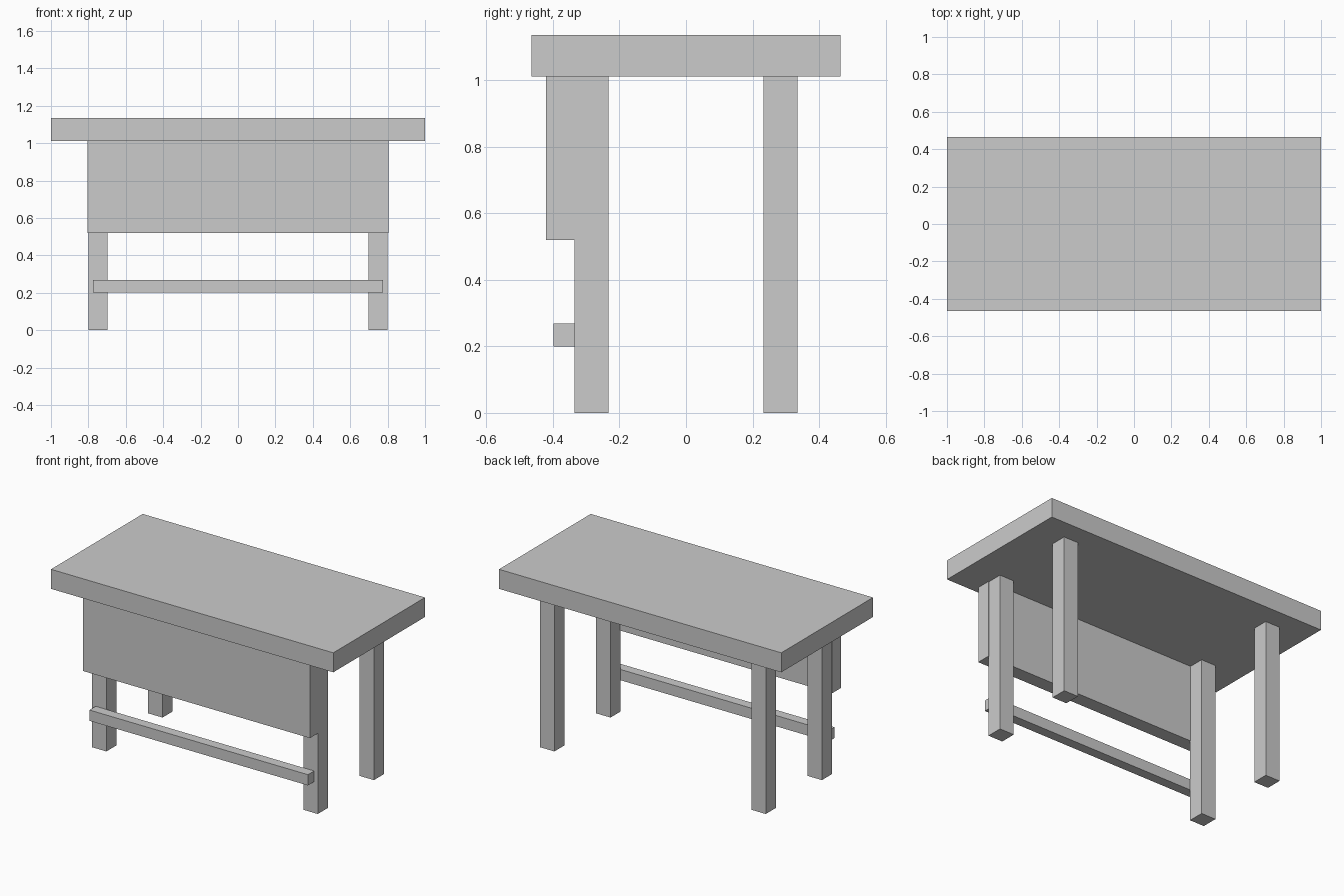
import bpy

if "Cube" in bpy.data.objects:
    bpy.data.objects.remove(bpy.data.objects["Cube"])


def box(name, x, y, z):
    """Add a box spanning the given (min, max) ranges."""
    bpy.ops.mesh.primitive_cube_add(size=1, location=[(a + b) / 2 for a, b in (x, y, z)])
    ob = bpy.context.object
    ob.name = name
    ob.scale = [b - a for a, b in (x, y, z)]
    bpy.ops.object.transform_apply(location=False, rotation=False, scale=True)
    return ob


UNDERSIDE = 1.01

# Thick table top
box("table_top", (-1, 1), (-0.464, 0.464), (UNDERSIDE, 1.135))

# Four square legs
LEG, LEG_X, LEG_Y = 0.051, 0.749, 0.284
for side, sx in (("left", -1), ("right", 1)):
    for end, sy in (("front", -1), ("back", 1)):
        cx, cy = sx * LEG_X, sy * LEG_Y
        box(f"{end}_{side}_leg", (cx - LEG, cx + LEG), (cy - LEG, cy + LEG), (0, UNDERSIDE))

# Deep panel across the front, and the foot rail below it
box("front_panel", (-0.804, 0.804), (-0.421, -0.331), (0.52, UNDERSIDE))
box("foot_rail", (-0.774, 0.774), (-0.398, -0.335), (0.2, 0.269))
